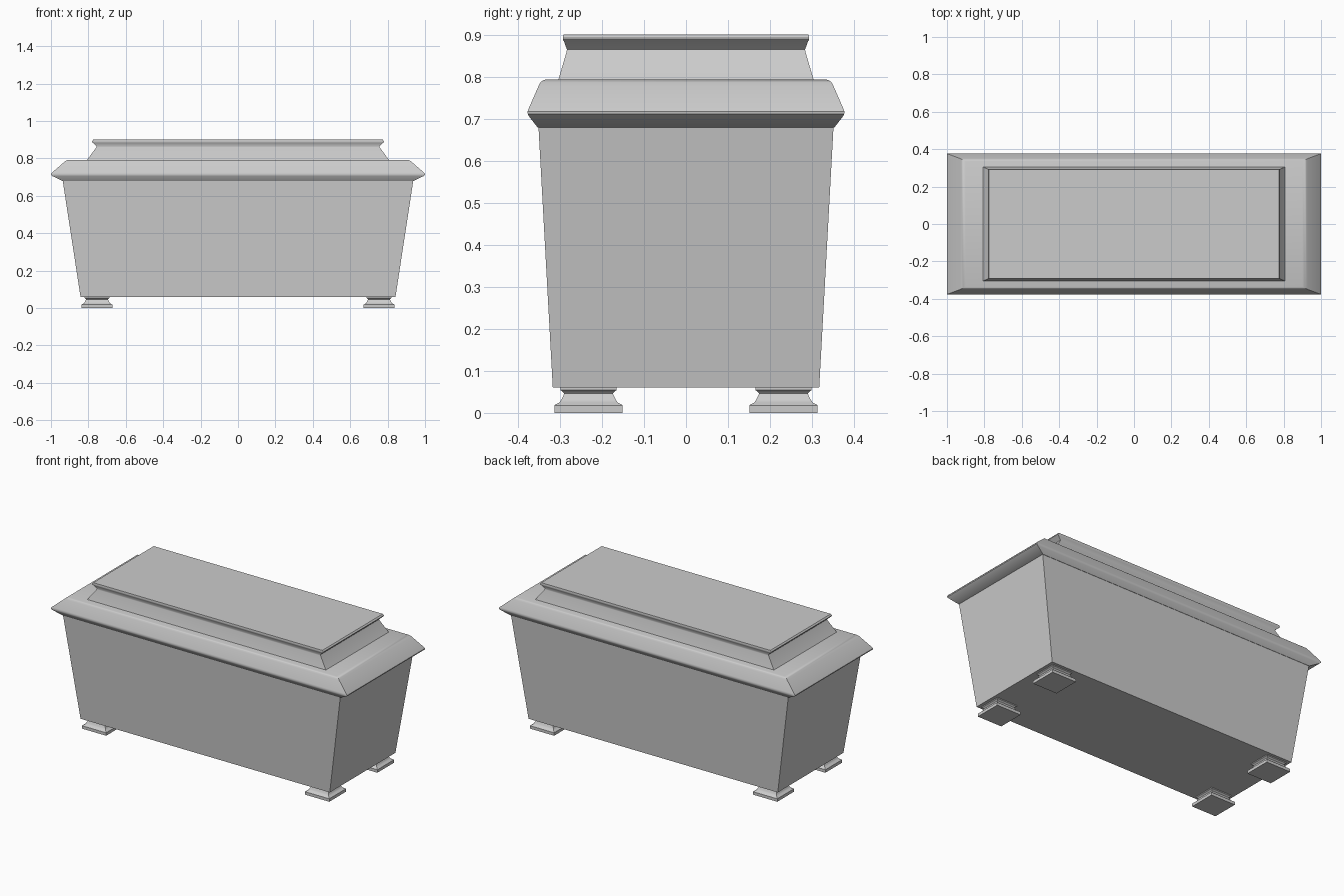
import bpy, bmesh

if "Cube" in bpy.data.objects:
    bpy.data.objects.remove(bpy.data.objects["Cube"])


def stack(name, rings, cx=0, cy=0):
    """Closed solid lofted through rectangles given as (half x, half y, z)."""
    bm = bmesh.new()
    loops = [[bm.verts.new((cx + sx * hx, cy + sy * hy, z))
              for sx, sy in ((-1, -1), (1, -1), (1, 1), (-1, 1))]
             for hx, hy, z in rings]
    for a, b in zip(loops, loops[1:]):
        for i in range(4):
            j = (i + 1) % 4
            bm.faces.new((a[i], a[j], b[j], b[i]))
    bm.faces.new(loops[0][::-1])
    bm.faces.new(loops[-1])
    mesh = bpy.data.meshes.new(name)
    bm.to_mesh(mesh)
    bm.free()
    obj = bpy.data.objects.new(name, mesh)
    bpy.context.collection.objects.link(obj)
    bpy.ops.object.select_all(action='DESELECT')
    bpy.context.view_layer.objects.active = obj
    obj.select_set(True)
    bpy.ops.object.shade_smooth_by_angle(angle=0.55)
    return obj


# Tapered chest
stack("chest_body", [(0.842, 0.317, 0.06), (0.937, 0.351, 0.68)])

# Overhanging lid with rounded lip and shoulder
stack("lid_base", [
    (0.937, 0.353, 0.679), (0.993, 0.374, 0.706), (0.999, 0.3765, 0.711),
    (1.0, 0.377, 0.717), (0.996, 0.375, 0.723), (0.93, 0.350, 0.78),
    (0.922, 0.346, 0.787), (0.914, 0.341, 0.791), (0.90, 0.335, 0.793)])

# Raised upper lid with a waist and thin cap
stack("lid_top", [
    (0.807, 0.304, 0.792), (0.757, 0.284, 0.860), (0.755, 0.2835, 0.865),
    (0.775, 0.290, 0.883), (0.781, 0.293, 0.888), (0.781, 0.293, 0.892),
    (0.774, 0.292, 0.90)])

# Four moulded feet
foot = [(0.081, 0.0), (0.081, 0.018), (0.077, 0.021), (0.069, 0.025),
        (0.064, 0.033), (0.059, 0.043), (0.058, 0.046), (0.063, 0.052),
        (0.067, 0.054), (0.067, 0.061)]
for sx, side in ((-1, "left"), (1, "right")):
    for sy, end in ((-1, "front"), (1, "back")):
        stack(f"foot_{end}_{side}", [(h + 0.001, h, z) for h, z in foot],
              sx * 0.754, sy * 0.232)
